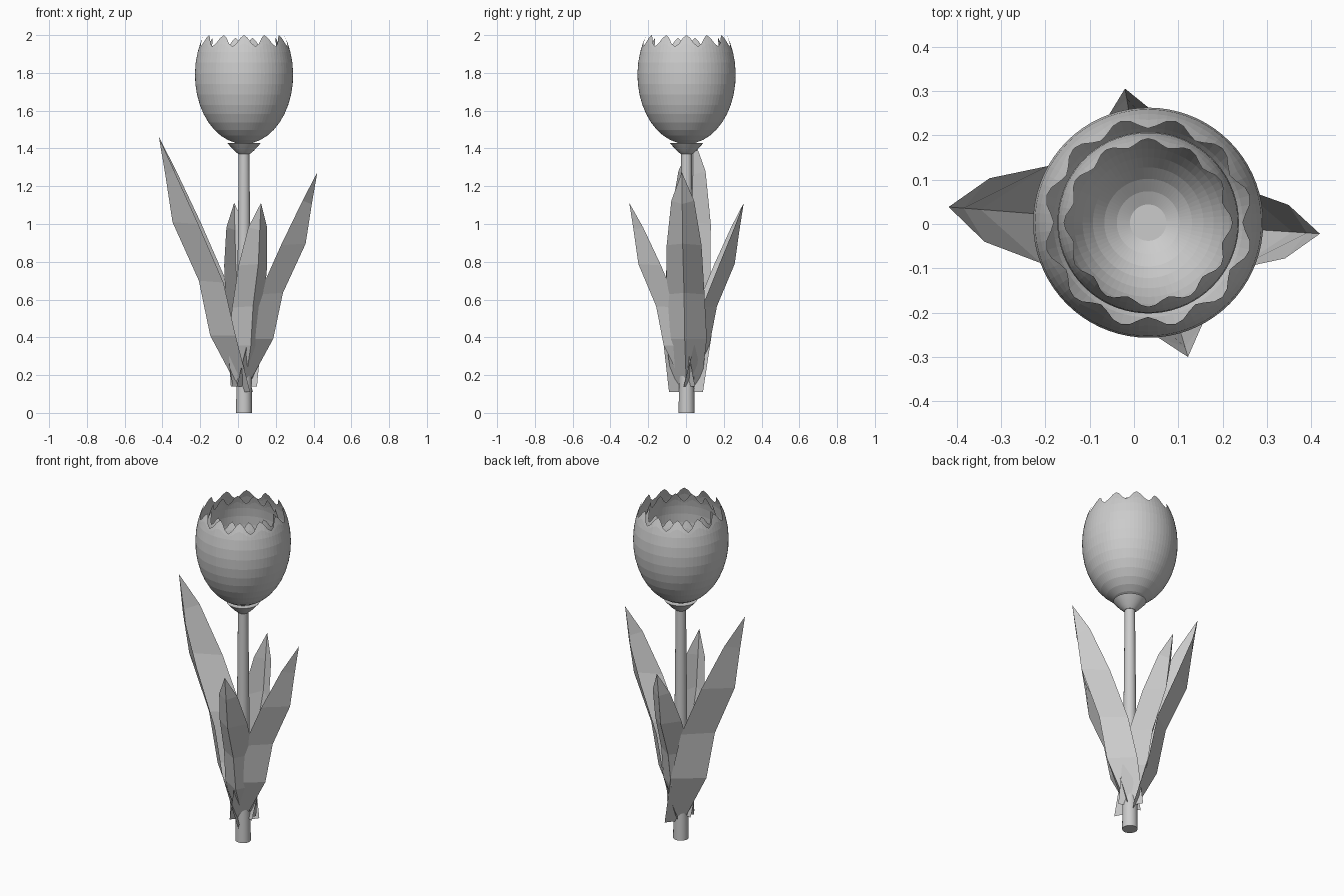
import bpy, math

if "Cube" in bpy.data.objects:
    bpy.data.objects.remove(bpy.data.objects["Cube"])

CX, CY = 0.032, 0.003          # stem axis
grey = bpy.data.materials.new("plain_grey")
grey.diffuse_color = (0.6, 0.6, 0.6, 1)
grey.use_nodes = True
grey.node_tree.nodes["Principled BSDF"].inputs["Base Color"].default_value = grey.diffuse_color


def make(name, verts, faces, smooth=False):
    me = bpy.data.meshes.new(name)
    me.from_pydata(verts, [], faces)
    me.materials.append(grey)
    me.update()
    ob = bpy.data.objects.new(name, me)
    bpy.context.collection.objects.link(ob)
    if smooth:
        bpy.context.view_layer.objects.active = ob
        ob.select_set(True)
        bpy.ops.object.shade_smooth_by_angle(angle=math.radians(35))
        ob.select_set(False)
    return ob


def lathe(name, rings, n, cap_top=True, smooth=False):
    """rings: list of functions angle -> (radius, z), bottom to top"""
    verts, faces = [], []
    for ring in rings:
        for i in range(n):
            a = 2 * math.pi * i / n
            r, z = ring(a)
            verts.append((CX + r * math.cos(a), CY + r * math.sin(a), z))
    for k in range(len(rings) - 1):
        for i in range(n):
            j = (i + 1) % n
            faces.append((k*n + i, k*n + j, k*n + n + j, k*n + n + i))
    faces.append(tuple(reversed(range(n))))
    if cap_top:
        faces.append(tuple(range(len(rings)*n - n, len(rings)*n)))
    return make(name, verts, faces, smooth)


def turned(name, profile, n):
    return lathe(name, [lambda a, p=p: p for p in profile], n, True, True)


def cup(name, radius, mid, semi, low, valley, peak, phase):
    """Egg-shaped petal cup, open on top with a wavy toothed rim"""
    def rad(z):
        return radius * math.sqrt(max(0.0, 1 - ((z - mid) / semi) ** 2))
    t0 = math.asin((low - mid) / semi)
    t1 = math.asin((valley - 0.03 - mid) / semi)
    rings = []
    for k in range(12):
        z = mid + semi * math.sin(t0 + (t1 - t0) * k / 11)
        rings.append(lambda a, z=z: (rad(z), z))
    for f in (0.5, 1.0):
        def rim(a, f=f):
            tooth = 0.5 + 0.5 * math.cos(12 * a + phase)
            top = valley + (peak - valley) * tooth
            z = valley - 0.03 + (top - valley + 0.03) * f
            return rad(z), z
        rings.append(rim)
    return lathe(name, rings, 72, cap_top=False)


# Stem and the small flared base under the flower
turned("stem", [(0.042, 0), (0.028, 1.39)], 24)
turned("flower_base", [(0.03, 1.37), (0.052, 1.388), (0.09, 1.43)], 24)

# Outer and inner petal cups
cup("outer_petals", 0.26, 1.79, 0.366, 1.43, 1.94, 2.0, 0.0)
cup("inner_petals", 0.205, 1.80, 0.345, 1.462, 1.93, 1.985, math.pi)

# Keeled leaves: (keel out, keel z, edge out, edge z, half width), z above leaf foot
SECTIONS = [(0.02, 0.0, -0.04, 0.0, 0.09),
            (0.18, 0.30, 0.035, 0.30, 0.13),
            (0.24, 0.59, 0.10, 0.58, 0.12),
            (0.38, 0.90, 0.235, 0.89, 0.11),
            (0.418, 1.15, 0.365, 1.17, 0.072)]
TIP = (0.452, 1.35)


def leaf(name, angle, s, foot, spread):
    a = math.radians(angle)
    c, d = math.cos(a), math.sin(a)

    def point(out, side, z):
        out, side = out * spread, side * s
        return (CX + c*out - d*side, CY + d*out + c*side, foot + z * s)
    verts, faces = [], []
    for ko, kz, eo, ez, w in SECTIONS:
        verts += [point(eo, -w, ez), point(ko, 0, kz), point(eo, w, ez)]
    for k in range(len(SECTIONS) - 1):
        b = 3 * k
        faces += [(b, b+1, b+4, b+3), (b+1, b+2, b+5, b+4)]
    b = len(verts) - 3
    verts.append(point(TIP[0], 0, TIP[1]))
    faces += [(b, b+1, b+3), (b+1, b+2, b+3)]
    make(name, verts, faces)


leaf("leaf_left", 175.5, 1.0, 0.11, 1.0)
leaf("leaf_right", -3.7, 0.84, 0.14, 0.86)
leaf("leaf_back", 99.8, 0.72, 0.14, 0.68)
leaf("leaf_front", -73.5, 0.72, 0.14, 0.70)
